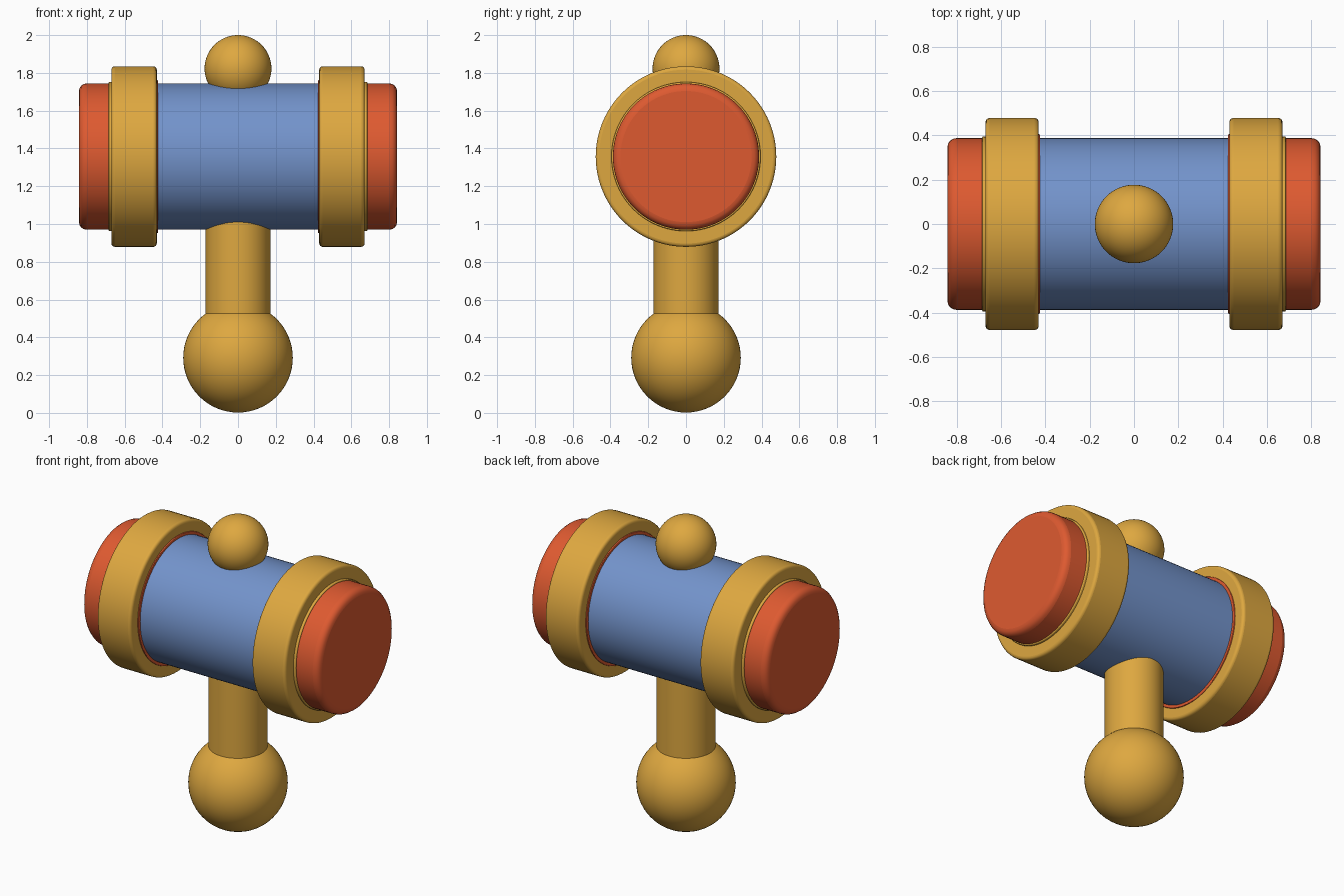
import bpy
import math

cube = bpy.data.objects.get("Cube")
if cube:
    bpy.data.objects.remove(cube, do_unlink=True)

AXIS_Z = 1.357   # height of the head's axis
HEAD_R = 0.387


def material(name, rgb):
    m = bpy.data.materials.new(name)
    m.use_nodes = True
    m.diffuse_color = (*rgb, 1)
    bsdf = next(n for n in m.node_tree.nodes if n.type == 'BSDF_PRINCIPLED')
    bsdf.inputs["Base Color"].default_value = (*rgb, 1)
    return m


gold = material("gold", (0.73, 0.39, 0.051))
red = material("red", (0.73, 0.102, 0.03))
blue = material("blue", (0.171, 0.292, 0.597))


def finish(name, mat, bevel=0):
    ob = bpy.context.object
    ob.name = name
    ob.data.materials.append(mat)
    if bevel:
        mod = ob.modifiers.new("rounded edges", 'BEVEL')
        mod.width = bevel
        mod.segments = 4
        mod.limit_method = 'ANGLE'
        mod.angle_limit = math.radians(40)
    bpy.ops.object.shade_smooth_by_angle(angle=math.radians(35))
    return ob


def drum(name, mat, x0, x1, radius, bevel=0):
    """Cylinder lying along x."""
    bpy.ops.mesh.primitive_cylinder_add(
        vertices=96, radius=radius, depth=abs(x1 - x0),
        location=((x0 + x1) / 2, 0, AXIS_Z), rotation=(0, math.pi / 2, 0))
    return finish(name, mat, bevel)


def ball(name, mat, z, radius):
    bpy.ops.mesh.primitive_uv_sphere_add(segments=64, ring_count=32, radius=radius,
                                         location=(0, 0, z))
    return finish(name, mat)


# Head
drum("head_barrel", blue, -0.45, 0.45, HEAD_R)

# Bands, caps and their trim on both ends
for side, s in (("left", 1), ("right", -1)):
    drum(side + "_band", gold, s * 0.43, s * 0.67, 0.478, 0.018)
    drum(side + "_outer_lip", gold, s * 0.6, s * 0.685, 0.395, 0.006)
    drum(side + "_inner_trim", red, s * 0.424, s * 0.5, 0.405, 0.004)
    drum(side + "_cap", red, s * 0.6, s * 0.842, HEAD_R, 0.04)

# Handle with its pommel, and the knob on top
bpy.ops.mesh.primitive_cylinder_add(vertices=64, radius=0.172, depth=0.8,
                                    location=(0, 0, 0.75))
finish("handle", gold)
ball("pommel", gold, 0.292, 0.29)
ball("top_knob", gold, 1.823, 0.177)
